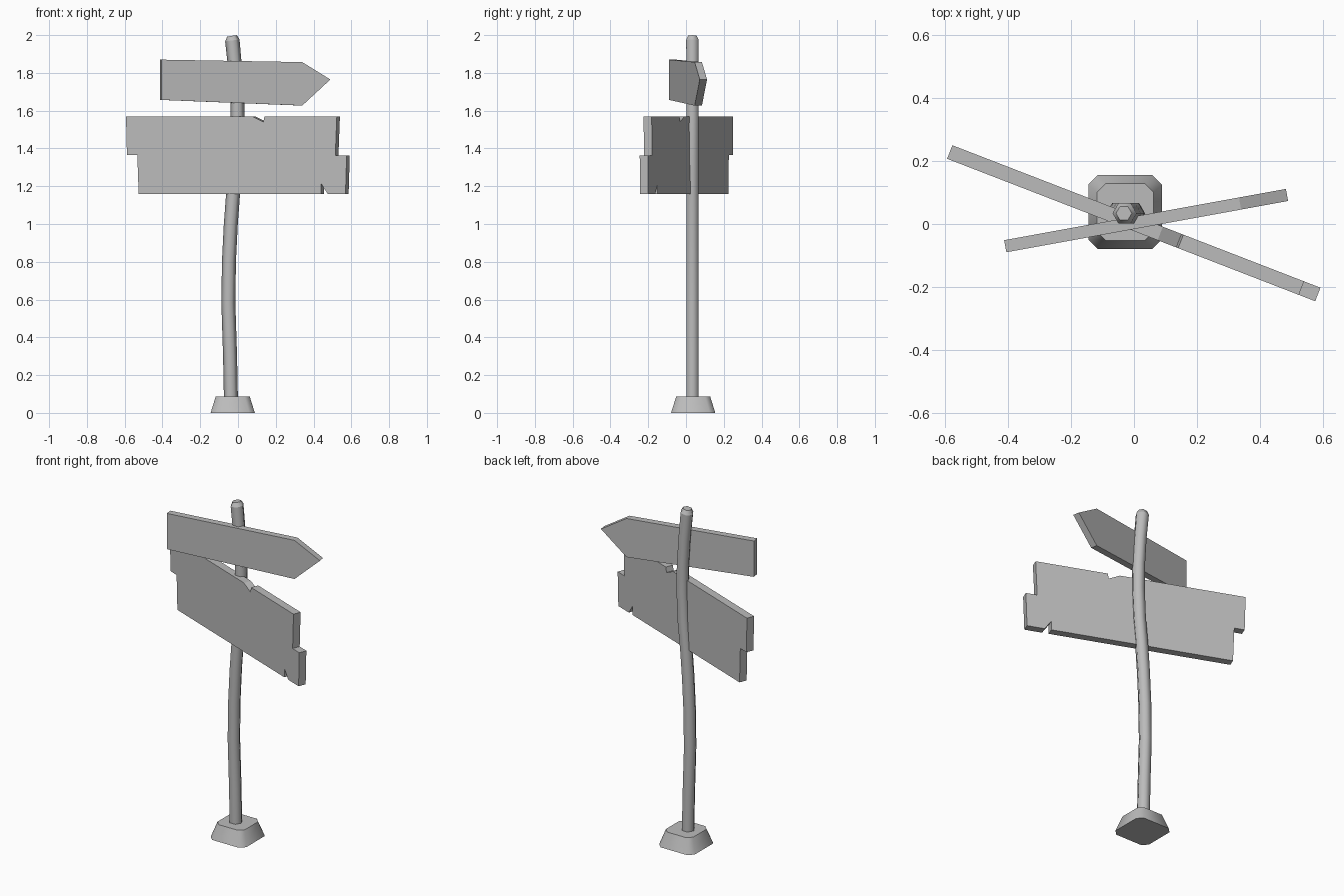
import bpy
import bmesh
import math
from mathutils import Vector

cube = bpy.data.objects.get("Cube")
if cube:
    bpy.data.objects.remove(cube, do_unlink=True)

grey = bpy.data.materials.new("plain grey")
grey.use_nodes = True
COLOUR = (0.5, 0.5, 0.5, 1)
grey.diffuse_color = COLOUR
grey.node_tree.nodes["Principled BSDF"].inputs["Base Color"].default_value = COLOUR


def add_object(name, bm):
    bmesh.ops.recalc_face_normals(bm, faces=bm.faces[:])
    mesh = bpy.data.meshes.new(name)
    bm.to_mesh(mesh)
    bm.free()
    mesh.materials.append(grey)
    obj = bpy.data.objects.new(name, mesh)
    bpy.context.collection.objects.link(obj)
    return obj


def loft(name, rings, sharp_rings):
    """Skin closed rings with smooth sides, flat caps and chosen sharp rims."""
    bm = bmesh.new()
    loops = [[bm.verts.new(p) for p in ring] for ring in rings]
    n = len(loops[0])
    for low, high in zip(loops, loops[1:]):
        for i in range(n):
            j = (i + 1) % n
            bm.faces.new((low[i], low[j], high[j], high[i])).smooth = True
    bm.faces.new(loops[0])
    bm.faces.new(loops[-1])
    for k in sharp_rings:
        for i in range(n):
            bm.edges.get((loops[k][i], loops[k][(i + 1) % n])).smooth = False
    return add_object(name, bm)


def board(name, outline, y_mid, slope, thickness):
    """Extrude an x-z outline that lies on an upright, turned plane."""
    bm = bmesh.new()
    face = bm.faces.new([bm.verts.new((x, y_mid + slope * x, z)) for x, z in outline])
    back = Vector((-slope, 1, 0)).normalized() * thickness
    extruded = bmesh.ops.extrude_face_region(bm, geom=[face], use_keep_orig=True)
    moved = [g for g in extruded["geom"] if isinstance(g, bmesh.types.BMVert)]
    bmesh.ops.translate(bm, vec=back, verts=moved)
    return add_object(name, bm)


def chamfered_square(half, cut, z):
    a, b = half, half - cut
    corners = [(a, -b), (a, b), (b, a), (-b, a), (-a, b), (-a, -b), (-b, -a), (b, -a)]
    return [(x - 0.028, y + 0.038, z) for x, y in corners]


def hexagon(x, z, radius, lean=0):
    ring = []
    for i in range(6):
        a = math.radians(60 * i)
        dx = radius * math.cos(a)
        ring.append((x + dx, 0.034 + radius * math.sin(a), z + lean * dx))
    return ring


# Tapered foot
loft("base", [chamfered_square(0.117, 0.03, 0), chamfered_square(0.09, 0.028, 0.087)], (0, 1))

# Gently bent six-sided post with a bevelled top
path = [(-0.037, 0.05), (-0.042, 0.3), (-0.051, 0.58), (-0.048, 0.8), (-0.038, 1.0),
        (-0.026, 1.16), (-0.01, 1.32), (-0.002, 1.5), (-0.004, 1.65), (-0.015, 1.82)]
rings = [hexagon(x, z, 0.037) for x, z in path]
rings += [hexagon(-0.03, 1.972, 0.038, 0.15), hexagon(-0.032, 1.996, 0.025, 0.15)]
loft("post", rings, (0, len(rings) - 2, len(rings) - 1))

# Upper arrow sign
board("arrow_sign",
      [(-0.405, 1.87), (0.34, 1.857), (0.489, 1.765), (0.34, 1.627), (-0.405, 1.657)],
      -0.016, 0.182, 0.039)

# Lower broken sign with stepped ends and split notches
board("broken_sign",
      [(-0.593, 1.57), (0.075, 1.57), (0.134, 1.54), (0.14, 1.57), (0.523, 1.57),
       (0.515, 1.362), (0.575, 1.362), (0.569, 1.16), (0.475, 1.16), (0.44, 1.213),
       (0.44, 1.16), (-0.526, 1.16), (-0.533, 1.365), (-0.588, 1.365)],
      -0.0225, -0.387, 0.046)
